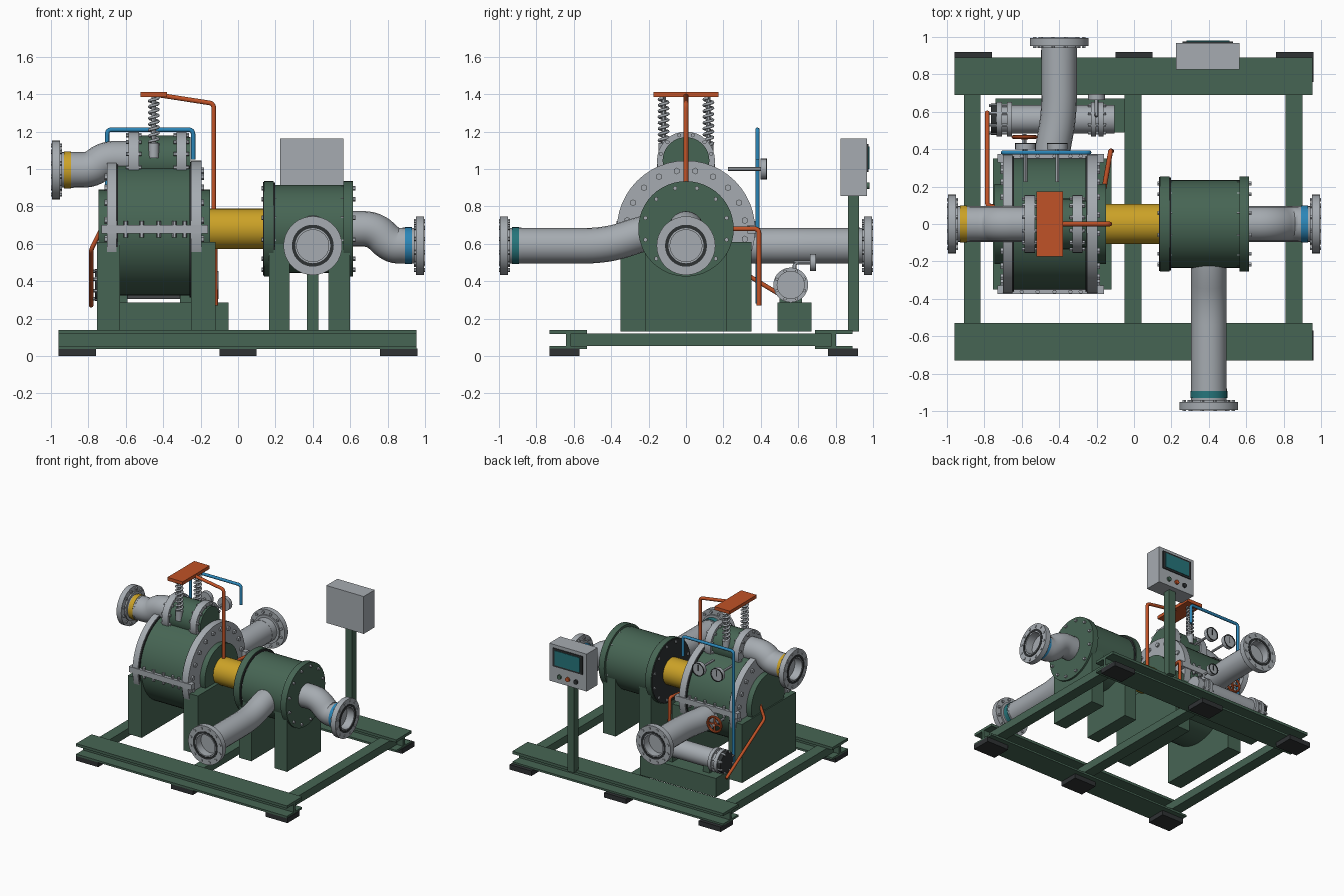
import bpy, bmesh, math
from mathutils import Vector, Matrix

cube = bpy.data.objects.get("Cube")
if cube:
    bpy.data.objects.remove(cube, do_unlink=True)


def material(name, rgb):
    m = bpy.data.materials.new(name)
    m.use_nodes = True
    m.diffuse_color = (*rgb, 1)
    bsdf = m.node_tree.nodes["Principled BSDF"]
    bsdf.inputs["Base Color"].default_value = (*rgb, 1)
    bsdf.inputs["Roughness"].default_value = 0.6
    return m


green = material("machine green", (0.062, 0.13, 0.088))
grey = material("steel grey", (0.38, 0.41, 0.44))
dark = material("rubber black", (0.028, 0.032, 0.034))
yellow = material("yellow", (0.6, 0.36, 0.02))
orange = material("orange red", (0.53, 0.085, 0.02))
blue = material("blue", (0.025, 0.24, 0.48))
teal = material("teal", (0.02, 0.18, 0.2))
X, Y, Z = Vector((1, 0, 0)), Vector((0, 1, 0)), Vector((0, 0, 1))


def finish(name, bm, mat):
    bmesh.ops.recalc_face_normals(bm, faces=bm.faces)
    mesh = bpy.data.meshes.new(name)
    bm.to_mesh(mesh)
    bm.free()
    mesh.materials.append(mat)
    mesh.shade_smooth()
    mesh.set_sharp_from_angle(angle=math.radians(30))
    ob = bpy.data.objects.new(name, mesh)
    bpy.context.collection.objects.link(ob)
    return ob


def boxes(name, mat, *ranges):
    bm = bmesh.new()
    for x0, x1, y0, y1, z0, z1 in ranges:
        centre = Vector((x0 + x1, y0 + y1, z0 + z1)) / 2
        size = Matrix.Diagonal((x1 - x0, y1 - y0, z1 - z0, 1))
        bmesh.ops.create_cube(bm, size=1, matrix=Matrix.Translation(centre) @ size)
    return finish(name, bm, mat)


def frame_at(origin, axis):
    return Matrix.Translation(origin) @ axis.to_track_quat("Z", "Y").to_matrix().to_4x4()


def lathe(name, mat, origin, axis, profile, seg=36, closed=False):
    """Turn (distance along axis, radius) points into a round part."""
    bm = bmesh.new()
    m = frame_at(origin, axis)
    rings = []
    for t, r in profile:
        angles = [math.tau * i / seg for i in range(seg)]
        rings.append([bm.verts.new(m @ Vector((r * math.cos(a), r * math.sin(a), t))) for a in angles])
    pairs = list(zip(rings, rings[1:]))
    if closed:
        pairs.append((rings[-1], rings[0]))
    else:
        bm.faces.new(rings[0])
        bm.faces.new(rings[-1])
    for a, b in pairs:
        for i in range(seg):
            j = (i + 1) % seg
            bm.faces.new((a[i], a[j], b[j], b[i]))
    return finish(name, bm, mat)


def disc(name, mat, origin, axis, t0, t1, r, seg=36):
    return lathe(name, mat, origin, axis, [(t0, r), (t1, r)], seg)


def bolts(name, origin, axis, t0, t1, ring, count, size, mat=grey):
    bm = bmesh.new()
    m = frame_at(origin, axis)
    for i in range(count):
        a = math.tau * (i + 0.5) / count
        place = Matrix.Translation((ring * math.cos(a), ring * math.sin(a), (t0 + t1) / 2))
        bmesh.ops.create_cone(bm, cap_ends=True, segments=6, radius1=size, radius2=size,
                              depth=t1 - t0, matrix=m @ place)
    return finish(name, bm, mat)


def pipe(name, mat, radius, points, bend=0.03, res=6):
    """Round tube along points with rounded corners."""
    pts = [Vector(p) for p in points]
    path = [pts[0]]
    for a, b, c in zip(pts, pts[1:], pts[2:]):
        p = b + (a - b).normalized() * min(bend, (a - b).length * 0.49)
        q = b + (c - b).normalized() * min(bend, (c - b).length * 0.49)
        for k in range(7):
            s = k / 6
            path.append(p * (1 - s) ** 2 + b * 2 * s * (1 - s) + q * s * s)
    path.append(pts[-1])
    curve = bpy.data.curves.new(name, "CURVE")
    curve.dimensions = "3D"
    curve.bevel_depth = radius
    curve.bevel_resolution = res
    curve.use_fill_caps = True
    spline = curve.splines.new("POLY")
    spline.points.add(len(path) - 1)
    for sp, v in zip(spline.points, path):
        sp.co = (*v, 1)
    spline.use_smooth = True
    curve.materials.append(mat)
    ob = bpy.data.objects.new(name, curve)
    bpy.context.collection.objects.link(ob)


def mouth(name, origin, axis, band=None):
    """Open pipe end with bolted flange, gasket ring and colour band."""
    lathe(name + "_flange", grey, origin, axis,
          [(-0.07, 0.095), (-0.06, 0.095), (-0.06, 0.115), (-0.048, 0.115), (-0.048, 0.157),
           (-0.005, 0.157), (-0.005, 0.085), (-0.1, 0.085)])
    lathe(name + "_gasket", dark, origin, axis,
          [(-0.01, 0.112), (-0.002, 0.112), (-0.002, 0.094), (-0.01, 0.094)], closed=True)
    bolts(name + "_bolts", origin, axis, -0.06, 0, 0.135, 12, 0.011)
    disc(name + "_sleeve", grey, origin, axis, -0.12, -0.1, 0.096)
    lathe(name + "_collar", grey, origin, axis, [(-0.1, 0.096), (-0.07, 0.096), (-0.07, 0.086), (-0.1, 0.086)], closed=True)
    if band:
        disc(name + "_band", band, origin, axis, -0.108, -0.1, 0.099)
        lathe(name + "_band_ring", band, origin, axis, [(-0.108, 0.099), (-0.07, 0.099), (-0.07, 0.09), (-0.108, 0.09)], closed=True)


# Skid: two long I-beams, three cross beams, six rubber feet
for side, y in (("front", -0.63), ("back", 0.79)):
    boxes(side + "_beam", green, (-0.96, 0.955, y - 0.1, y + 0.1, 0.118, 0.14),
          (-0.96, 0.955, y - 0.012, y + 0.012, 0.05, 0.12),
          (-0.96, 0.955, y - 0.1, y + 0.1, 0.038, 0.054))
for i, x in enumerate((-0.865, -0.005, 0.855)):
    boxes("cross_beam", green, (x - 0.045, x + 0.045, -0.62, 0.78, 0.055, 0.12))
    for y in (-0.65, 0.84):
        fx = (i - 1) * 0.86
        boxes("rubber_foot", dark, (fx - 0.1, fx + 0.1, y - 0.08, y + 0.08, 0, 0.04))

# Pedestals
for x0, x1 in ((-0.755, -0.63), (-0.25, -0.12)):
    boxes("casing_pedestal", green, (x0, x1, -0.35, 0.35, 0.13, 0.61))
for x0, x1 in ((0.165, 0.275), (0.485, 0.6)):
    boxes("motor_pedestal", green, (x0, x1, -0.22, 0.22, 0.13, 0.6))

# Main casing with end flanges, covers and horizontal joint
shaft = Vector((0, 0, 0.675))
disc("casing_body", green, shaft, X, -0.66, -0.23, 0.352, 48)
for t0, t1, out in ((-0.7, -0.65, -1), (-0.25, -0.195, 1)):
    disc("casing_flange", grey, shaft, X, t0, t1, 0.37, 48)
    inner = t1 if out < 0 else t0
    disc("casing_gasket", dark, shaft, X, inner - 0.008, inner + 0.008, 0.362, 48)
    bolts("casing_bolts", shaft, X, t0 - 0.014, t1 + 0.014, 0.318, 20, 0.018)
    outer = t0 if out < 0 else t1
    disc("casing_cover", green, shaft, X, min(outer, outer + 0.045 * out), max(outer, outer + 0.045 * out), 0.215)
for s in (-1, 1):
    y0, y1 = sorted((s * 0.33, s * 0.375))
    boxes("joint_strip", grey, (-0.73, -0.16, y0, y1, 0.655, 0.7))
    for x in (-0.6, -0.515, -0.425, -0.34, -0.285):
        disc("joint_bolt", grey, Vector((x, s * 0.362, 0.678)), Z, -0.045, 0.045, 0.012, 6)

# Upper housing on the casing
upper = Vector((0, 0, 1.045))
disc("upper_body", green, upper, X, -0.55, -0.3, 0.135)
for t0, t1, out in ((-0.585, -0.53, -1), (-0.33, -0.275, 1)):
    disc("upper_flange", grey, upper, X, t0, t1, 0.155)
    bolts("upper_bolts", upper, X, t0 - 0.014, t1 + 0.014, 0.14, 12, 0.011)
disc("upper_cover", green, upper, X, -0.275, -0.255, 0.125)

# Coil springs under the top plate
boxes("top_plate", orange, (-0.52, -0.38, -0.175, 0.175, 1.385, 1.412))
for y in (-0.12, 0.12):
    turns = [(i / 12 * math.tau, 1.13 + 0.25 * i / 96) for i in range(97)]
    pipe("spring", grey, 0.008, [(-0.45 + 0.024 * math.cos(a), y + 0.024 * math.sin(a), z) for a, z in turns], 0.001, 1)
    disc("spring_rod", grey, Vector((-0.45, y, 0)), Z, 1.05, 1.39, 0.012, 12)
    disc("spring_seat", grey, Vector((-0.45, y, 0)), Z, 1.06, 1.14, 0.028, 16)

# Coupling and motor
motor = Vector((0, 0, 0.68))
disc("coupling_guard", yellow, motor, X, -0.15, 0.14, 0.108)
disc("motor_body", green, motor, X, 0.17, 0.58, 0.235, 48)
for t0, t1 in ((0.14, 0.19), (0.565, 0.615)):
    disc("motor_flange", green, motor, X, t0, t1, 0.255, 48)
    bolts("motor_bolts", motor, X, t0 - 0.014, t1 + 0.014, 0.225, 12, 0.012)
disc("motor_front_gasket", dark, motor, X, 0.134, 0.14, 0.25, 48)
disc("motor_inner_gasket", dark, motor, X, 0.19, 0.197, 0.248, 48)

# Large process pipes and their open ends
low, high = 0.59, 0.995
pipe("outlet_pipe", grey, 0.095, [(0.6, 0, 0.68), (0.73, 0, 0.68), (0.82, 0, low), (0.89, 0, low)], 0.06, 8)
mouth("outlet", Vector((1, 0, low)), X, blue)
pipe("inlet_pipe", grey, 0.095, [(-0.89, 0, high), (-0.78, 0, high), (-0.71, 0, 1.055), (-0.57, 0, 1.055)], 0.06, 8)
mouth("inlet", Vector((-1, 0, high)), -X, yellow)
pipe("front_pipe", grey, 0.095, [(0.4, -0.1, 0.67), (0.4, -0.22, 0.66), (0.4, -0.42, low), (0.4, -0.89, low)], 0.12, 8)
mouth("front", Vector((0.4, -1, low)), -Y, teal)
pipe("back_pipe", grey, 0.095, [(-0.45, 0.2, low), (-0.44, 0.38, low), (-0.4, 0.58, low), (-0.4, 0.89, low)], 0.12, 8)
mouth("back", Vector((-0.4, 1, low)), Y)

# Oil filter on its plinth
boxes("filter_plinth", green, (-0.74, -0.05, 0.49, 0.67, 0.13, 0.285))
oil = Vector((0, 0.56, 0.38))
disc("filter_body", grey, oil, X, -0.74, -0.105, 0.075)
disc("filter_end_cap", dark, oil, X, -0.765, -0.735, 0.085)
for t in (-0.735, -0.68, -0.23, -0.19):
    disc("filter_flange", grey, oil, X, t, t + 0.028, 0.093)
for t in (-0.765, -0.235):
    bolts("filter_bolts", oil, X, t - 0.01, t + 0.085, 0.08, 8, 0.009)
for x in (-0.62, -0.28):
    boxes("filter_saddle", green, (x - 0.03, x + 0.03, 0.5, 0.62, 0.28, 0.34))

# Gauges
for x, y, z, r in ((-0.58, 0.415, 1.0, 0.055), (-0.41, 0.415, 1.0, 0.055), (-0.2, 0.678, 0.5, 0.045)):
    spot = Vector((x, y, z))
    disc("gauge_case", grey, spot, Y, -0.016, 0.014, r, 24)
    lathe("gauge_rim", dark, spot, Y, [(0.01, r), (0.018, r), (0.018, r - 0.007), (0.01, r - 0.007)], 24, True)
    boxes("gauge_needle", dark, (x - 0.003, x + 0.003, y + 0.013, y + 0.018, z - 0.01, z + r * 0.65))
    disc("gauge_stem", grey, spot, Y, -0.19 if z > 0.9 else -0.1, -0.01, 0.01, 12)
pipe("filter_gauge_pipe", grey, 0.01, [(-0.2, 0.58, 0.43), (-0.2, 0.58, 0.5), (-0.2, 0.67, 0.5)], 0.02, 2)

# Valve handwheel
hub = Vector((-0.585, 0.465, 0.61))
rim = [(0.01 * math.cos(a), 0.06 + 0.01 * math.sin(a)) for a in (math.tau * i / 8 for i in range(8))]
lathe("handwheel_rim", orange, hub, Y, rim, 32, True)
disc("handwheel_hub", orange, hub, Y, -0.012, 0.012, 0.018, 16)
disc("handwheel_stem", grey, hub, Y, -0.2, 0.015, 0.01, 12)
boxes("handwheel_spokes", orange, (-0.645, -0.525, 0.46, 0.47, 0.604, 0.616), (-0.591, -0.579, 0.46, 0.47, 0.55, 0.67))

# Small service lines
pipe("blue_line", blue, 0.012, [(-0.7, 0.382, 0.28), (-0.7, 0.382, 1.21), (-0.24, 0.382, 1.21), (-0.24, 0.382, 1.05)], 0.025, 3)
pipe("top_line", orange, 0.013, [(-0.42, 0, 1.395), (-0.13, 0, 1.35), (-0.13, 0, 0.77)], 0.025, 3)
pipe("left_line", orange, 0.012, [(-0.735, 0.09, 0.67), (-0.785, 0.1, 0.57), (-0.785, 0.6, 0.27)], 0.025, 3)
pipe("right_line", orange, 0.013, [(-0.16, 0.19, 0.68), (-0.125, 0.39, 0.68), (-0.12, 0.39, 0.27)], 0.025, 3)

# Control panel
boxes("panel_post", green, (0.37, 0.43, 0.865, 0.925, 0.13, 0.9))
boxes("panel_box", grey, (0.225, 0.565, 0.825, 0.968, 0.855, 1.162))
boxes("screen_bezel", dark, (0.26, 0.53, 0.965, 0.976, 0.985, 1.135))
boxes("screen", teal, (0.28, 0.51, 0.97, 0.98, 1.0, 1.12))
for x, mat in ((0.47, green), (0.395, orange), (0.32, dark)):
    disc("panel_button", mat, Vector((x, 0.965, 0.91)), Y, 0, 0.016, 0.018, 16)
